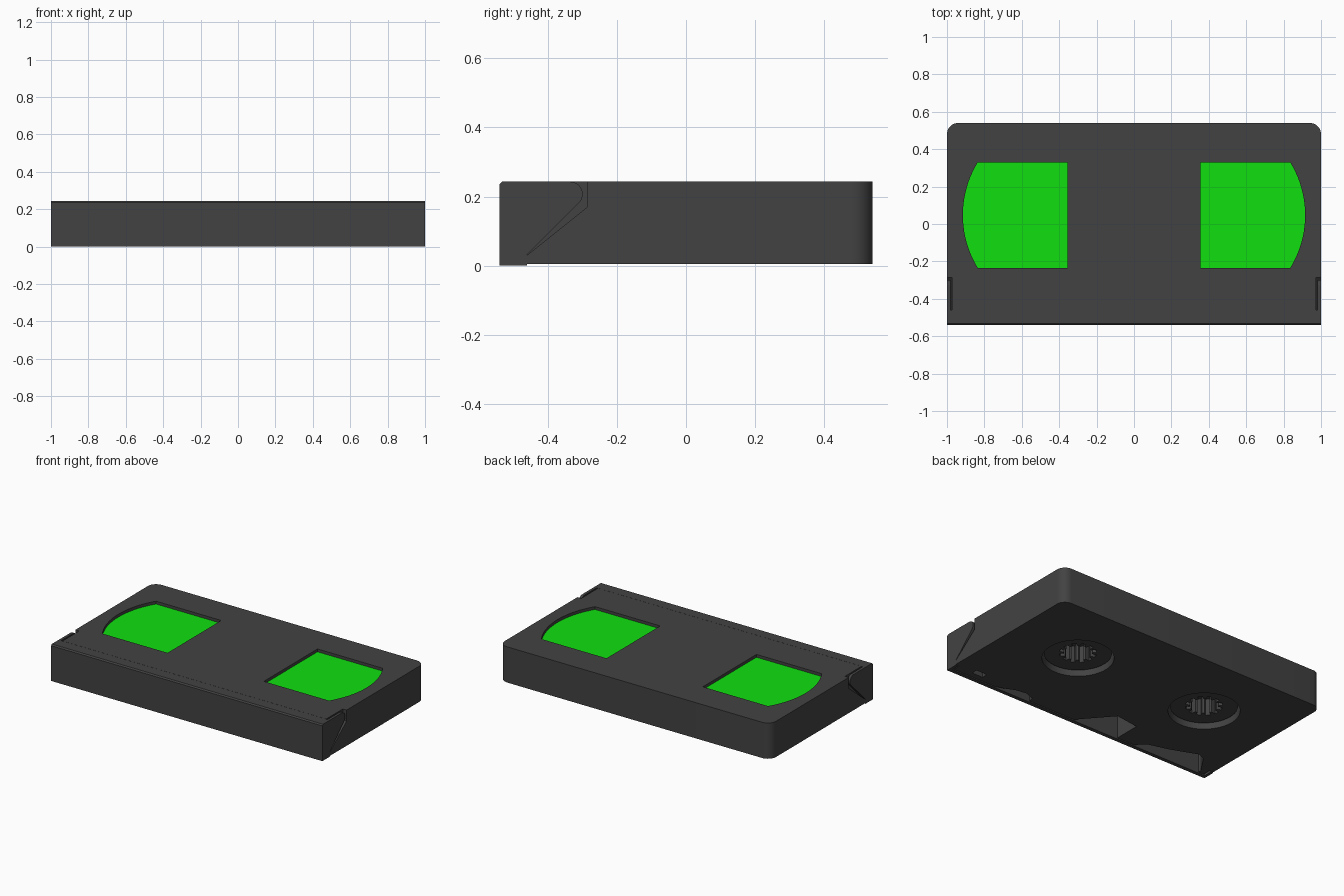
import bpy, bmesh, math

if "Cube" in bpy.data.objects:
    bpy.data.objects.remove(bpy.data.objects["Cube"])

TOP, BASE = 0.243, 0.005
REEL_X, REEL_Y = 0.49, 0.065


def material(name, rgb):
    m = bpy.data.materials.new(name)
    m.diffuse_color = (*rgb, 1)
    m.use_nodes = True
    m.node_tree.nodes["Principled BSDF"].inputs["Base Color"].default_value = m.diffuse_color
    return m


DARK = material("dark_plastic", (0.055, 0.055, 0.055))
GREEN = material("green_panel", (0.005, 0.74, 0.005))


def prism(name, pts, lo, hi, axis="z", mat=DARK):
    """Extrude a 2D outline along z (outline in x, y) or along x (outline in y, z)."""
    def place(p, d):
        return (p[0], p[1], d) if axis == "z" else (d, p[0], p[1])
    bm = bmesh.new()
    a = [bm.verts.new(place(p, lo)) for p in pts]
    b = [bm.verts.new(place(p, hi)) for p in pts]
    bm.faces.new(a)
    bm.faces.new(b)
    n = len(pts)
    for i in range(n):
        j = (i + 1) % n
        bm.faces.new((a[i], a[j], b[j], b[i]))
    bmesh.ops.recalc_face_normals(bm, faces=bm.faces[:])
    me = bpy.data.meshes.new(name)
    bm.to_mesh(me)
    bm.free()
    me.materials.append(mat)
    ob = bpy.data.objects.new(name, me)
    bpy.context.collection.objects.link(ob)
    return ob


def cut(ob, cutter):
    """Subtract the cutter and remove it."""
    mod = ob.modifiers.new("cut", "BOOLEAN")
    mod.operation, mod.solver, mod.object = "DIFFERENCE", "EXACT", cutter
    bpy.context.view_layer.objects.active = ob
    bpy.ops.object.modifier_apply(modifier=mod.name)
    bpy.data.objects.remove(cutter)


def arc(cx, cy, r, a0, a1, n):
    return [(cx + r * math.cos(math.radians(a0 + (a1 - a0) * i / n)),
             cy + r * math.sin(math.radians(a0 + (a1 - a0) * i / n)))
            for i in range(n + 1)]


def circle(cx, cy, r, n=48):
    return arc(cx, cy, r, 0, 360, n)[:-1]


def smooth(ob):
    bpy.ops.object.select_all(action="DESELECT")
    ob.select_set(True)
    bpy.context.view_layer.objects.active = ob
    bpy.ops.object.shade_smooth_by_angle(angle=math.radians(30))


# Shell with rounded back corners
shell = prism("shell", [(-1, -0.512), (1, -0.512)]
              + arc(0.94, 0.48, 0.06, 0, 90, 8)
              + arc(-0.94, 0.48, 0.06, 90, 180, 8), BASE, TOP)

# Step for the top lip of the door
cut(shell, prism("cutter", [(-0.6, 0.224), (-0.46, 0.224), (-0.46, 0.3), (-0.6, 0.3)],
                 -1.1, 1.1, "x"))

# Window outline with a bowed outer edge
half = math.degrees(math.asin(0.2825 / 0.54))
window = [(0.355, -0.235)] + arc(0.375, 0.0475, 0.54, -half, half, 20) + [(0.355, 0.33)]
recess = [(-0.6, -0.1), (-0.46, -0.1), (-0.46, 0.03), (-0.285, 0.17),
          (-0.285, 0.3), (-0.6, 0.3)]

for s in (-1, 1):
    # Side recess for the door ear, window pocket, reel well
    lo, hi = sorted((s * 0.972, s * 1.1))
    cut(shell, prism("cutter", recess, lo, hi, "x"))
    outline = [(s * x, y) for x, y in window]
    cut(shell, prism("cutter", outline, 0.215, 0.3))
    cut(shell, prism("cutter", circle(s * REEL_X, REEL_Y, 0.215), -0.1, 0.18))

# Tape path openings under the front edge
openings = [
    [(0.78, -0.475), (0.86, -0.475), (0.86, -0.435), (0.78, -0.435)],
    [(0.69, -0.6), (0.68, -0.52), (0.595, -0.494), (0.53, -0.465), (0.456, -0.454),
     (0.39, -0.476), (0.37, -0.6)],
    [(0.08, -0.6), (0.02, -0.49), (-0.136, -0.312), (-0.3, -0.335), (-0.3, -0.6)],
    [(-0.42, -0.6), (-0.44, -0.5), (-0.49, -0.455), (-0.62, -0.42), (-0.8, -0.35),
     (-0.85, -0.37), (-0.93, -0.49), (-0.93, -0.6)],
]
for pts in openings:
    cut(shell, prism("cutter", pts, -0.1, 0.17))
smooth(shell)

# Gear-shaped bore outline for the reel hubs
def gear(cx, cy, teeth=12, r_out=0.112, r_in=0.085):
    pts = []
    for i in range(teeth):
        for f, r in ((0.0, r_out), (0.5, r_out), (0.58, r_in), (0.92, r_in)):
            a = 2 * math.pi * (i + f) / teeth
            pts.append((cx + r * math.cos(a), cy + r * math.sin(a)))
    return pts


# Door ear outline: slanted back edge and rounded top corner
ear = ([(-0.54, 0), (-0.46, 0), (-0.46, 0.032)]
       + arc(-0.335, 0.207, 0.036, -40, 90, 8)
       + [(-0.532, TOP), (-0.54, TOP - 0.008)])

for s, side in ((-1, "left"), (1, "right")):
    # Green window panel
    prism(side + "_window", [(s * x, y) for x, y in window], 0.21, 0.224, mat=GREEN)
    # Reel with toothed bore
    reel = prism(side + "_reel", circle(s * REEL_X, REEL_Y, 0.203), 0.04, 0.182)
    cut(reel, prism("cutter", gear(s * REEL_X, REEL_Y), -0.1, 0.15))
    smooth(reel)
    # Door ear
    lo, hi = sorted((s * 0.982, s * 1.0))
    smooth(prism(side + "_door_ear", ear, lo, hi, "x"))

# Front door with top lip and small chamfer
prism("front_door", [(-0.54, 0), (-0.515, 0), (-0.515, 0.226), (-0.461, 0.226),
                     (-0.461, TOP), (-0.532, TOP), (-0.54, TOP - 0.008)],
      -0.982, 0.982, "x")
